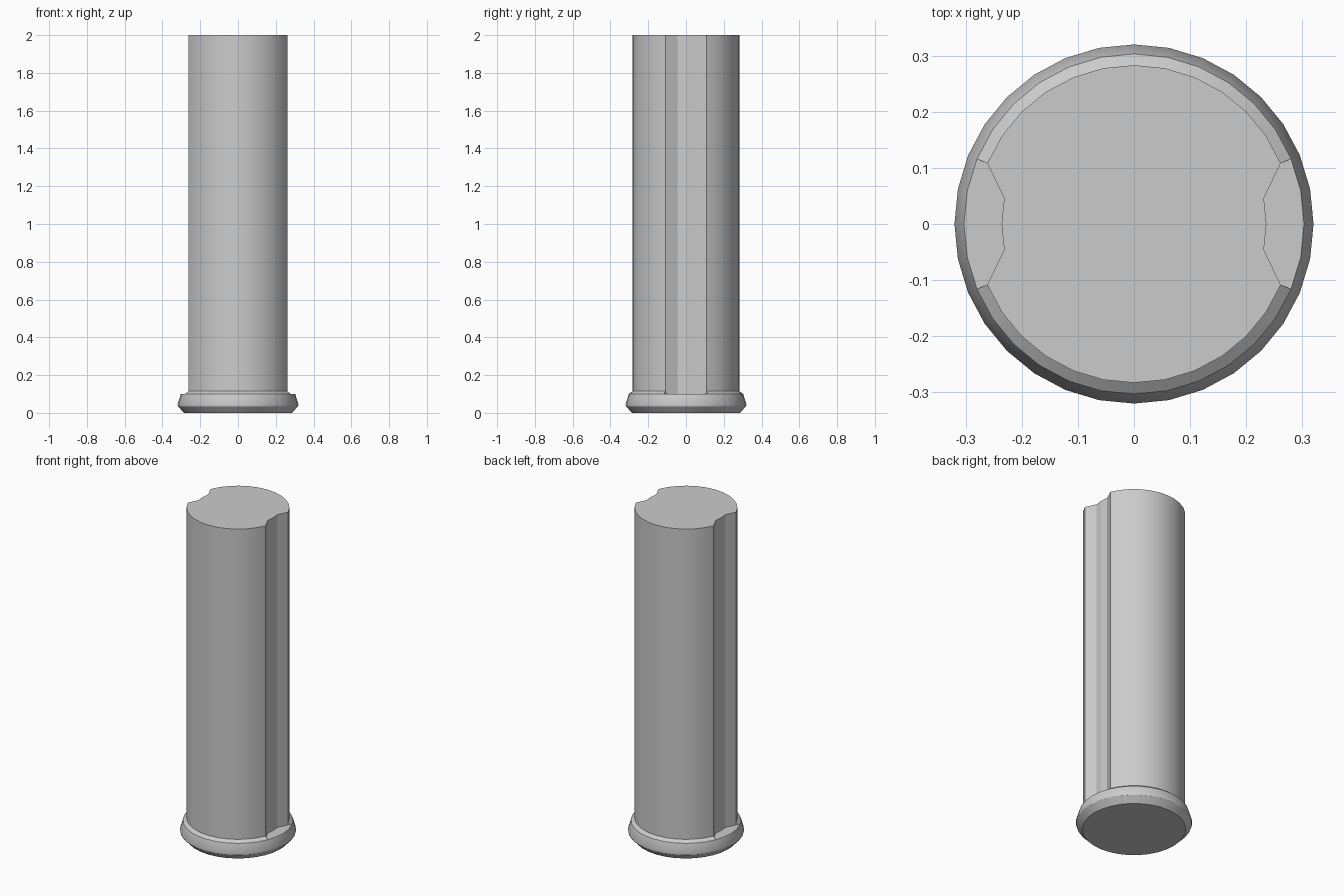
import bpy, bmesh, math

if "Cube" in bpy.data.objects:
    bpy.data.objects.remove(bpy.data.objects["Cube"])

SIDES = 32
R_SHAFT, R_GROOVE = 0.283, 0.236
FLANGE = [(0.285, 0.0), (0.318, 0.035), (0.32, 0.045), (0.303, 0.10)]
Z_FLOOR, Z_SHOULDER, Z_TOP = 0.10, 0.115, 2.0

bm = bmesh.new()


def vert(r, z, i):
    a = 2 * math.pi * i / SIDES
    return bm.verts.new((r * math.cos(a), r * math.sin(a), z))


def from_side(i):
    """Steps from the nearest groove centre (+x or -x)."""
    j = i % (SIDES // 2)
    return min(j, SIDES // 2 - j)


def in_groove(i):
    return from_side(i) < 2


def radius(i):
    return R_GROOVE if in_groove(i) else R_SHAFT


# flange and shaft walls, one column per segment
for i in range(SIDES):
    j = i + 1
    groove = in_groove(i) or in_groove(j)
    zs = ([Z_FLOOR] if groove else []) + [Z_SHOULDER, Z_TOP]
    left = FLANGE + [(radius(i), z) for z in zs]
    right = FLANGE + [(radius(j), z) for z in zs]
    for k in range(len(left) - 1):
        f = bm.faces.new([vert(*left[k], i), vert(*right[k], j),
                          vert(*right[k + 1], j), vert(*left[k + 1], i)])
        f.smooth = not (groove and k >= len(FLANGE) - 1)

# small end walls of the groove floors
for i in range(SIDES):
    if from_side(i) == 2:
        bm.faces.new([vert(*FLANGE[-1], i), vert(R_SHAFT, Z_FLOOR, i),
                      vert(R_SHAFT, Z_SHOULDER, i)])

# end caps
bm.faces.new([vert(*FLANGE[0], i) for i in reversed(range(SIDES))])
bm.faces.new([vert(radius(i), Z_TOP, i) for i in range(SIDES)])

bmesh.ops.remove_doubles(bm, verts=bm.verts, dist=1e-4)
bmesh.ops.recalc_face_normals(bm, faces=bm.faces)

# sharp edges
for e in bm.edges:
    if len(e.link_faces) == 2 and e.calc_face_angle() > math.radians(30):
        e.smooth = False

mesh = bpy.data.meshes.new("grooved_pin")
bm.to_mesh(mesh)
bm.free()
pin = bpy.data.objects.new("grooved_pin", mesh)
bpy.context.collection.objects.link(pin)
